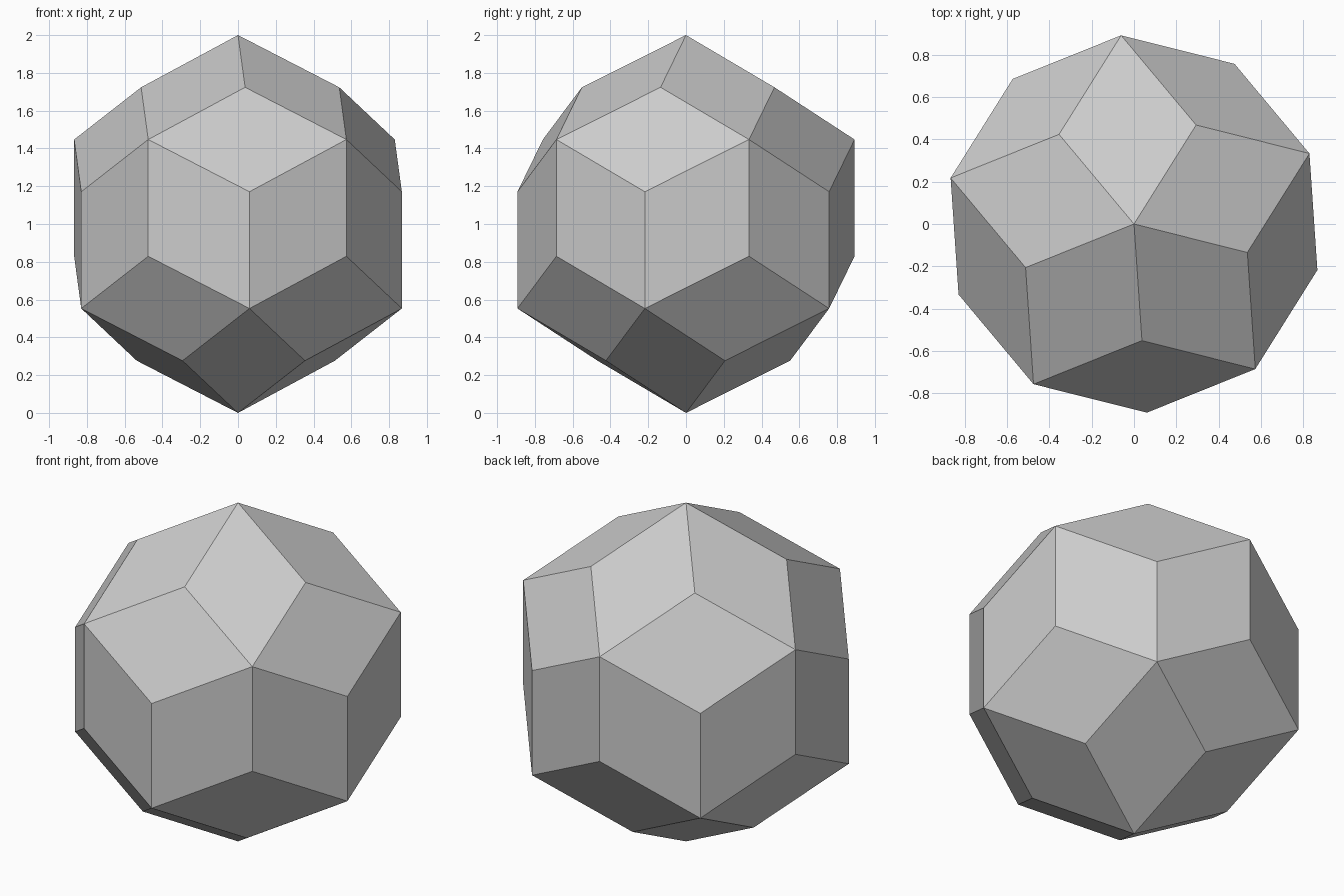
import bpy
import bmesh
from math import cos, sin, radians, sqrt

old = bpy.data.objects.get("Cube")
if old:
    bpy.data.objects.remove(old, do_unlink=True)

# One plain grey for the whole solid
grey = bpy.data.materials.new("light grey")
grey.use_nodes = True
colour = (0.6, 0.6, 0.6, 1.0)
grey.diffuse_color = colour
grey.node_tree.nodes["Principled BSDF"].inputs["Base Color"].default_value = colour

TURN = 21.9                    # spin about the vertical axis
WIDE = 2 / sqrt(5)             # radius of the wide rings
NARROW = WIDE * (sqrt(5) - 1) / 2
HIGH = 0.5 + WIDE / 4          # heights above and below the centre
MID = 1 / sqrt(5)
LOW = HIGH - NARROW

bm = bmesh.new()


def ring(radius, height, half_step):
    """Five corners evenly spaced round the vertical axis."""
    angles = [radians(TURN + 72 * k + 36 * half_step) for k in range(5)]
    return [bm.verts.new((radius * cos(a), radius * sin(a), 1 + height)) for a in angles]


# Corners, from top to bottom
top = bm.verts.new((0, 0, 2))
p = ring(NARROW, HIGH, 1)
u = ring(WIDE, MID, 0)
q = ring(WIDE, LOW, 1)
r = ring(WIDE, -LOW, 0)
w = ring(WIDE, -MID, 1)
s = ring(NARROW, -HIGH, 0)
bottom = bm.verts.new((0, 0, 0))

# Six rhombic faces in each of the five sectors
for k in range(5):
    n = (k + 1) % 5
    for corners in (
        (top, p[k - 1], u[k], p[k]),
        (p[k], u[k], q[k], u[n]),
        (u[k], r[k], w[k], q[k]),
        (u[n], q[k], w[k], r[n]),
        (r[k], w[k - 1], s[k], w[k]),
        (s[k], bottom, s[n], w[k]),
    ):
        bm.faces.new(corners)

bmesh.ops.recalc_face_normals(bm, faces=bm.faces)
mesh = bpy.data.meshes.new("rhombic_solid")
bm.to_mesh(mesh)
bm.free()
mesh.materials.append(grey)
solid = bpy.data.objects.new("rhombic_solid", mesh)
bpy.context.collection.objects.link(solid)
